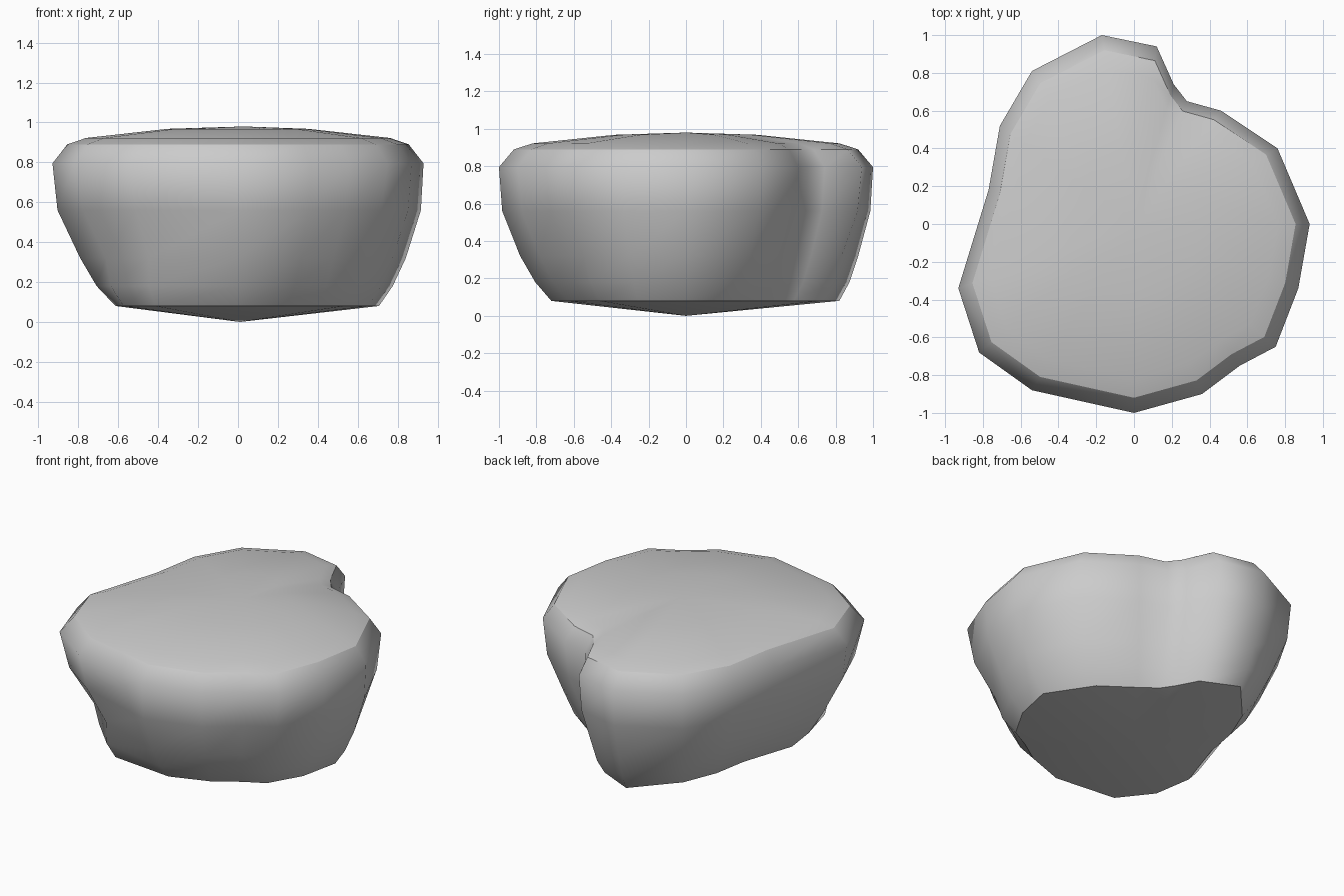
import bpy, bmesh

if "Cube" in bpy.data.objects:
    bpy.data.objects.remove(bpy.data.objects["Cube"])

# Widest outline seen from above: x, y, shrink at the base, dent at mid height
outline = [
    (0.93, 0.00, 0.76, 0.01), (0.76, 0.40, 0.69, -0.01), (0.46, 0.60, 0.70, -0.02),
    (0.28, 0.65, 0.77, 0), (0.21, 0.74, 0.78, 0), (0.12, 0.94, 0.76, -0.01),
    (-0.17, 1.00, 0.82, 0), (-0.54, 0.81, 0.69, 0), (-0.71, 0.52, 0.65, 0),
    (-0.77, 0.18, 0.65, 0), (-0.93, -0.34, 0.66, 0), (-0.82, -0.68, 0.70, -0.06),
    (-0.54, -0.88, 0.77, -0.07), (0.00, -1.00, 0.72, 0.01), (0.36, -0.90, 0.70, 0),
    (0.56, -0.75, 0.71, -0.02), (0.75, -0.65, 0.71, -0.04), (0.87, -0.34, 0.75, 0)]

# Side levels: height, blend from base shrink to full outline, dent strength
sides = [(0.08, 0.0, 0), (0.18, 0.3, 0.2), (0.32, 0.56, 1), (0.56, 0.92, 0.5), (0.795, 1.0, 0)]
# Top levels: height, scale of outline
tops = [(0.89, 0.92), (0.922, 0.82), (0.968, 0.38)]

bm = bmesh.new()
rings = []
for z, t, d in sides:
    rings.append([bm.verts.new((x * s, y * s, z)) for x, y, s in
                  ((x, y, b + (1 - b) * t + dent * d) for x, y, b, dent in outline)])
for z, s in tops:
    rings.append([bm.verts.new((x * s, y * s, z)) for x, y, b, dent in outline])

# Skin between levels, then shallow caps
n = len(outline)
for lo, hi in zip(rings, rings[1:]):
    for i in range(n):
        j = (i + 1) % n
        bm.faces.new((lo[i], lo[j], hi[j], hi[i]))
base = bm.verts.new((0.01, 0, 0))
peak = bm.verts.new((0.03, 0, 0.98))
for i in range(n):
    j = (i + 1) % n
    bm.faces.new((rings[0][j], rings[0][i], base))
    bm.faces.new((rings[-1][i], rings[-1][j], peak))
bmesh.ops.recalc_face_normals(bm, faces=bm.faces)

# Smooth sides with a crisp top rim and base edge
for f in bm.faces:
    f.smooth = True
for ring in (rings[0], rings[5]):
    for i in range(n):
        bm.edges.get((ring[i], ring[(i + 1) % n])).smooth = False

mesh = bpy.data.meshes.new("rock")
bm.to_mesh(mesh)
bm.free()
rock = bpy.data.objects.new("rock", mesh)
bpy.context.collection.objects.link(rock)
